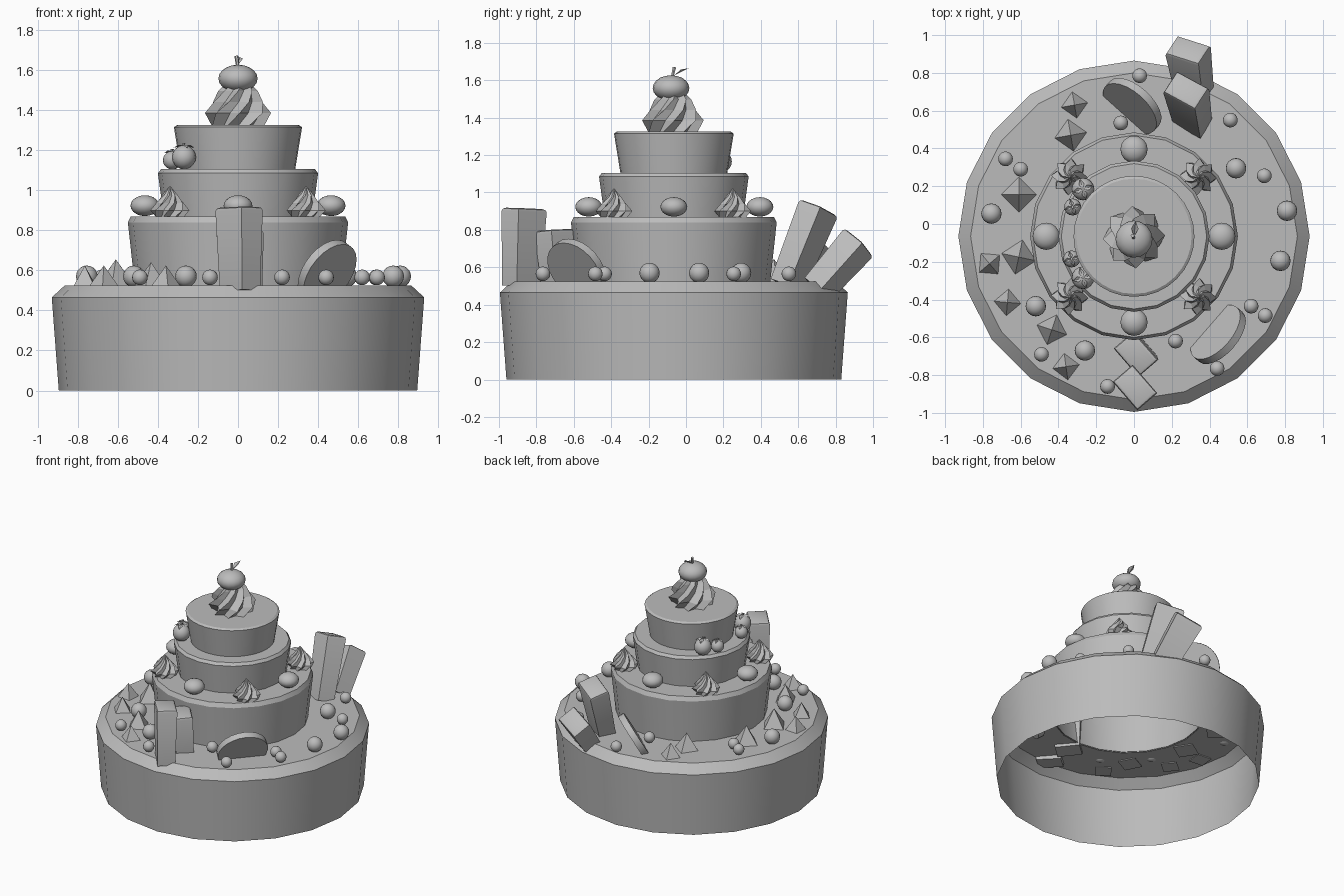
import bpy, bmesh, math
from mathutils import Vector, Matrix

if "Cube" in bpy.data.objects:
    bpy.data.objects.remove(bpy.data.objects["Cube"], do_unlink=True)

CY = -0.065  # cake axis in y
SHADE = 0.5
grey = bpy.data.materials.new("plain grey")
grey.use_nodes = True
grey.diffuse_color = (SHADE, SHADE, SHADE, 1)
grey.node_tree.nodes["Principled BSDF"].inputs["Base Color"].default_value = (SHADE, SHADE, SHADE, 1)


def finish(name, bm, matrix=Matrix(), angle=30):
    """Turn a bmesh into an object; angle 0 keeps it faceted."""
    bmesh.ops.recalc_face_normals(bm, faces=bm.faces)
    mesh = bpy.data.meshes.new(name)
    bm.to_mesh(mesh)
    bm.free()
    mesh.materials.append(grey)
    if angle:
        mesh.shade_smooth()
        mesh.set_sharp_from_angle(angle=math.radians(angle))
    ob = bpy.data.objects.new(name, mesh)
    ob.matrix_world = matrix
    bpy.context.collection.objects.link(ob)
    return ob


def rings(bm, loops):
    """Bridge a list of closed point loops."""
    rows = [[bm.verts.new(p) for p in loop] for loop in loops]
    for a, b in zip(rows, rows[1:]):
        for i in range(len(a)):
            j = (i + 1) % len(a)
            bm.faces.new((a[i], a[j], b[j], b[i]))
    return rows


def circle(r, z, n):
    return [(r * math.cos(math.tau * i / n), r * math.sin(math.tau * i / n), z) for i in range(n)]


def tier(name, profile, n, closed=False):
    bm = bmesh.new()
    rows = rings(bm, [circle(r, z, n) for r, z in profile])
    if closed:
        bm.faces.new(rows[-1])
    ob = finish(name, bm, Matrix.Translation((0, CY, 0)))
    # an open shell: make sure the skin faces outward
    if ob.data.polygons[0].normal.dot(ob.data.polygons[0].center) < 0:
        ob.data.flip_normals()


def swirl(name, x, y, z, r, h, lobes, profile, turn):
    """Piped cream: a star section twisted and narrowed upward."""
    n = lobes * 2
    loops = []
    for t, s in profile:
        loop = []
        for i in range(n):
            a = math.tau * i / n + turn * t
            d = r * s * (1 if i % 2 else 0.72)
            loop.append((d * math.cos(a), d * math.sin(a), h * t))
        loops.append(loop)
    bm = bmesh.new()
    rows = rings(bm, loops)
    bm.faces.new(rows[0])
    bm.faces.new(rows[-1])
    finish(name, bm, Matrix.Translation((x, y, z)), 0)


def ball(name, x, y, z, r, squash=1.0):
    bm = bmesh.new()
    bmesh.ops.create_uvsphere(bm, u_segments=16, v_segments=10, radius=r)
    bmesh.ops.scale(bm, vec=(1, 1, squash), verts=bm.verts)
    finish(name, bm, Matrix.Translation((x, y, z)), 60)


def leaf(name, base, direction, length, width, lift):
    """A flat pointed leaf, folded slightly along its middle."""
    d = Vector(direction).normalized()
    s = Vector((-d.y, d.x, 0)).normalized() * width / 2
    up = Vector((0, 0, lift))
    b = Vector(base)
    bm = bmesh.new()
    v = [bm.verts.new(p) for p in (b, b + d * length * 0.5 + s + up, b + d * length, b + d * length * 0.5 - s + up)]
    bm.faces.new((v[0], v[1], v[2]))
    bm.faces.new((v[0], v[2], v[3]))
    finish(name, bm, angle=0)


def stalk(name, base, tip, r):
    b, t = Vector(base), Vector(tip)
    bm = bmesh.new()
    bmesh.ops.create_cone(bm, cap_ends=True, segments=6, radius1=r, radius2=r * 1.3, depth=(t - b).length)
    rot = (t - b).to_track_quat("Z", "Y").to_matrix().to_4x4()
    finish(name, bm, Matrix.Translation((b + t) / 2) @ rot)


def bar(name, bottom, top, yaw):
    """Wafer bar that widens toward its rounded top."""
    b, t = Vector(bottom), Vector(top)
    axis = (t - b).normalized()
    y = math.radians(yaw)
    side = Vector((math.cos(y), math.sin(y), 0))
    side = (side - axis * side.dot(axis)).normalized()
    depth = axis.cross(side)
    bm = bmesh.new()
    bmesh.ops.create_cube(bm, size=1)
    bmesh.ops.scale(bm, vec=(0.2, 0.14, (t - b).length), verts=bm.verts)
    for v in bm.verts:
        if v.co.z < 0:
            v.co.x *= 0.85
            v.co.y *= 0.85
    bmesh.ops.bevel(bm, geom=[e for e in bm.edges if all(v.co.z > 0 for v in e.verts)],
                    offset=0.018, segments=2, affect="EDGES", profile=0.5)
    rot = Matrix((side, depth, axis)).transposed().to_4x4()
    finish(name, bm, Matrix.Translation((b + t) / 2) @ rot)


def biscuit(name, x, y, outward):
    """Round biscuit sunk in the cake, its top leaning outward."""
    a = math.radians(outward)
    lean = math.radians(30)
    normal = Vector((math.cos(a) * math.cos(lean), math.sin(a) * math.cos(lean), -math.sin(lean)))
    bm = bmesh.new()
    bmesh.ops.create_cone(bm, cap_ends=True, segments=24, radius1=0.175, radius2=0.175, depth=0.045)
    finish(name, bm, Matrix.Translation((x, y, 0.59)) @ normal.to_track_quat("Z", "Y").to_matrix().to_4x4())


# Cake tiers, hollow and open underneath
tier("base_tier", [(0.895, 0), (0.93, 0.465), (0.865, 0.525), (0.51, 0.525)], 20)
tier("second_tier", [(0.515, 0.52), (0.55, 0.84), (0.535, 0.87), (0.365, 0.87)], 20)
tier("third_tier", [(0.37, 0.865), (0.40, 1.085), (0.385, 1.105), (0.28, 1.105)], 20)
tier("top_tier", [(0.285, 1.10), (0.32, 1.315), (0.305, 1.325)], 32, True)

# Crown of cream with a cherry
swirl("crown_cream", 0, CY - 0.005, 1.32, 0.165, 0.22, 8,
      [(0, 0.85), (0.3, 1), (0.55, 0.8), (0.8, 0.6), (1, 0.35)], 1.5)
ball("cherry", 0, -0.08, 1.558, 0.098, 0.7)
stalk("cherry_stem", (0, -0.075, 1.61), (-0.008, -0.062, 1.67), 0.008)
leaf("cherry_leaf", (0, -0.065, 1.625), (0.1, 0.9, 0.45), 0.09, 0.04, 0.012)

# Cream puffs and round sweets on the second tier
for x in (-0.34, 0.34):
    for y in (CY - 0.32, CY + 0.315):
        swirl("cream_puff", x, y, 0.87, 0.098, 0.15, 8,
              [(0, 0.8), (0.2, 1), (0.45, 0.72), (0.7, 0.4), (1, 0.04)], 1.6)
for x, y in ((0.465, 0), (-0.465, 0), (0, 0.46), (0, -0.455)):
    ball("round_sweet", x, y + CY, 0.923, 0.072, 0.72)

# Pairs of berries with leafy caps on the third tier
for x, y, r in ((-0.27, 0.185, 0.06), (-0.325, 0.09, 0.045), (-0.27, -0.285, 0.06), (-0.33, -0.185, 0.045)):
    ball("berry", x, y, 1.105 + r, r)
    top = 1.105 + 2 * r
    for k in range(4):
        a = math.tau * k / 4 + 0.3
        leaf("berry_leaf", (x, y, top), (math.cos(a), math.sin(a), -0.25), r * 0.95, r * 0.5, 0.008)
    stalk("berry_stem", (x, y, top - 0.01), (x, y, top + 0.012), 0.006)

# Beads scattered on the base tier
big = [(0.54, 0.295), (0.81, 0.07), (0.775, -0.195), (-0.26, -0.67), (-0.52, -0.435), (-0.755, 0.055)]
small = [(0.03, 0.785), (-0.07, 0.535), (0.51, 0.55), (0.69, 0.255), (0.62, -0.435), (0.695, -0.485),
         (0.44, -0.765), (0.22, -0.62), (-0.14, -0.86), (-0.49, -0.69), (-0.68, 0.345), (-0.6, 0.29)]
for x, y in big:
    ball("large_bead", x, y, 0.57, 0.054)
for x, y in small:
    ball("small_bead", x, y, 0.565, 0.039)

# Sugar pyramids: place, half width, turn in degrees
for x, y, r, turn in ((-0.315, 0.63, 0.078, 10), (-0.335, 0.47, 0.093, 10), (-0.61, 0.155, 0.1, 0),
                      (-0.61, -0.175, 0.1, -12), (-0.765, -0.21, 0.078, 40), (-0.67, -0.415, 0.078, -5),
                      (-0.435, -0.56, 0.09, -18), (-0.36, -0.755, 0.078, 8)):
    bm = bmesh.new()
    bmesh.ops.create_cone(bm, cap_ends=True, segments=4, radius1=r, radius2=0, depth=r * 1.4)
    place = Matrix.Translation((x, y, 0.515 + r * 0.7))
    spin = Matrix.Rotation(math.radians(turn), 4, "Z")
    finish("sugar_pyramid", bm, place @ spin, 0)

# Biscuits and wafer bars
biscuit("front_biscuit", 0.445, -0.585, -41)
biscuit("back_biscuit", -0.01, 0.625, 48)
bar("front_bar_tall", (0.01, -0.88, 0.5), (0.005, -0.865, 0.915), -49)
bar("front_bar_short", (0.02, -0.67, 0.5), (0.01, -0.69, 0.8), -49)
bar("back_bar_tall", (0.31, 0.54, 0.5), (0.275, 0.71, 0.92), -33)
bar("back_bar_low", (0.32, 0.70, 0.48), (0.285, 0.925, 0.735), -33)
